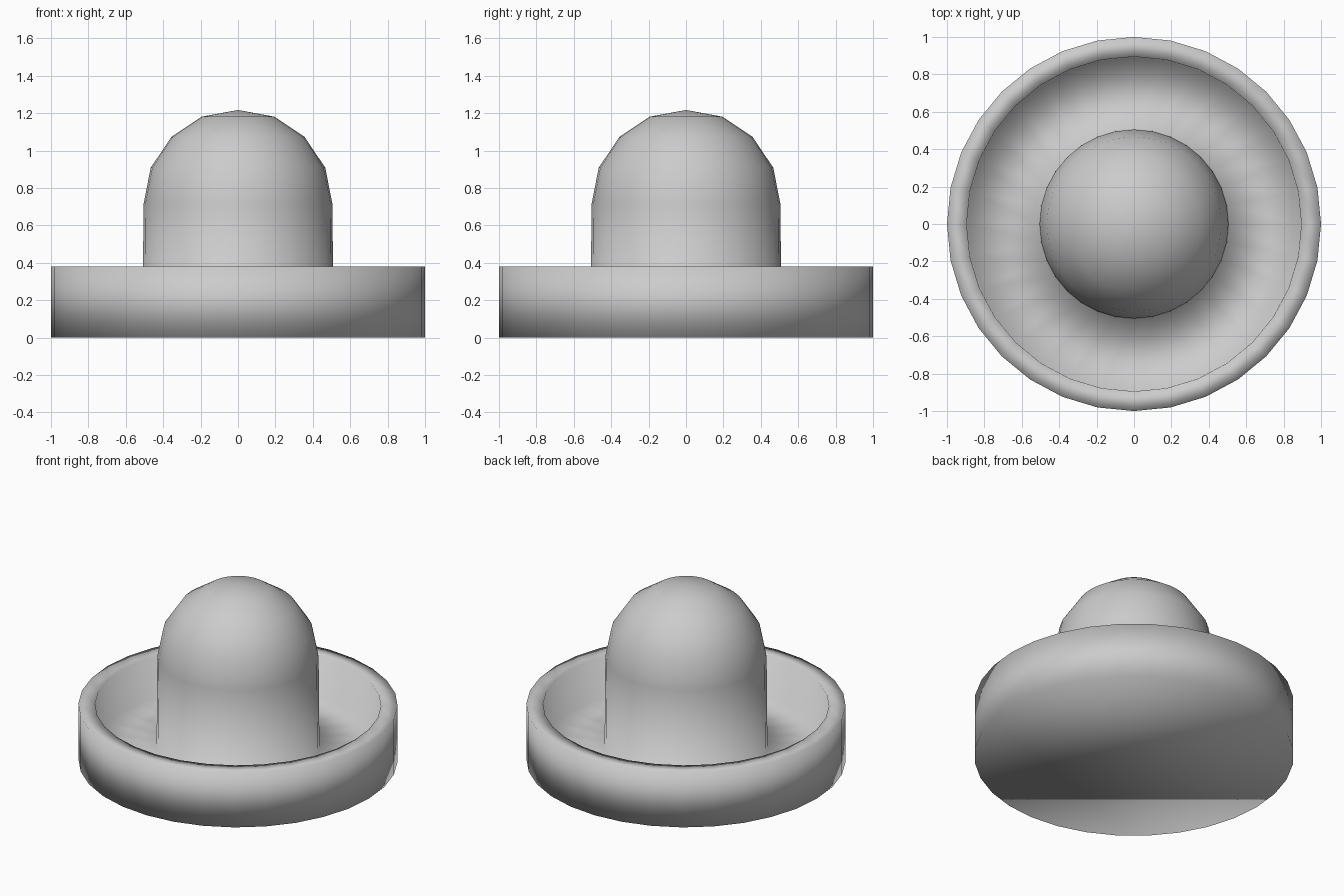
import bpy, bmesh, math

if "Cube" in bpy.data.objects:
    bpy.data.objects.remove(bpy.data.objects["Cube"])

SEGMENTS = 32


def lathe(name, profile):
    """Spin a (radius, z) profile around z, keeping open ends for capping."""
    bm = bmesh.new()
    rings = []
    for r, z in profile:
        if r == 0:
            rings.append([bm.verts.new((0, 0, z))])
        else:
            rings.append([bm.verts.new((r * math.cos(a), r * math.sin(a), z))
                          for a in (2 * math.pi * i / SEGMENTS for i in range(SEGMENTS))])
    for low, high in zip(rings, rings[1:]):
        for i in range(SEGMENTS):
            j = (i + 1) % SEGMENTS
            if len(high) == 1:
                bm.faces.new((low[i], low[j], high[0]))
            else:
                bm.faces.new((low[i], low[j], high[j], high[i]))
    # flat underside
    bm.faces.new(rings[0][::-1])
    bmesh.ops.recalc_face_normals(bm, faces=bm.faces)
    for f in bm.faces:
        f.smooth = True
    mesh = bpy.data.meshes.new(name)
    bm.to_mesh(mesh)
    bm.free()
    obj = bpy.data.objects.new(name, mesh)
    bpy.context.collection.objects.link(obj)
    return obj


# Dish: outer wall, flat rim, recessed floor
R_KNOB, Z_DOME = 0.505, 0.715
dish = [(1.0, 0), (1.0, 0.38), (0.895, 0.38), (0.89, 0.09)]

# Handle: straight shaft rising from the floor, rounded dome on top
shaft = [(0.51, 0.09), (R_KNOB, Z_DOME)]
dome = [(R_KNOB * math.cos(math.radians(a)), Z_DOME + R_KNOB * math.sin(math.radians(a)))
        for a in (22.5, 45, 67.5)]
tip = [(0, 1.217)]

lathe("striker_mallet", dish + shaft + dome + tip)
